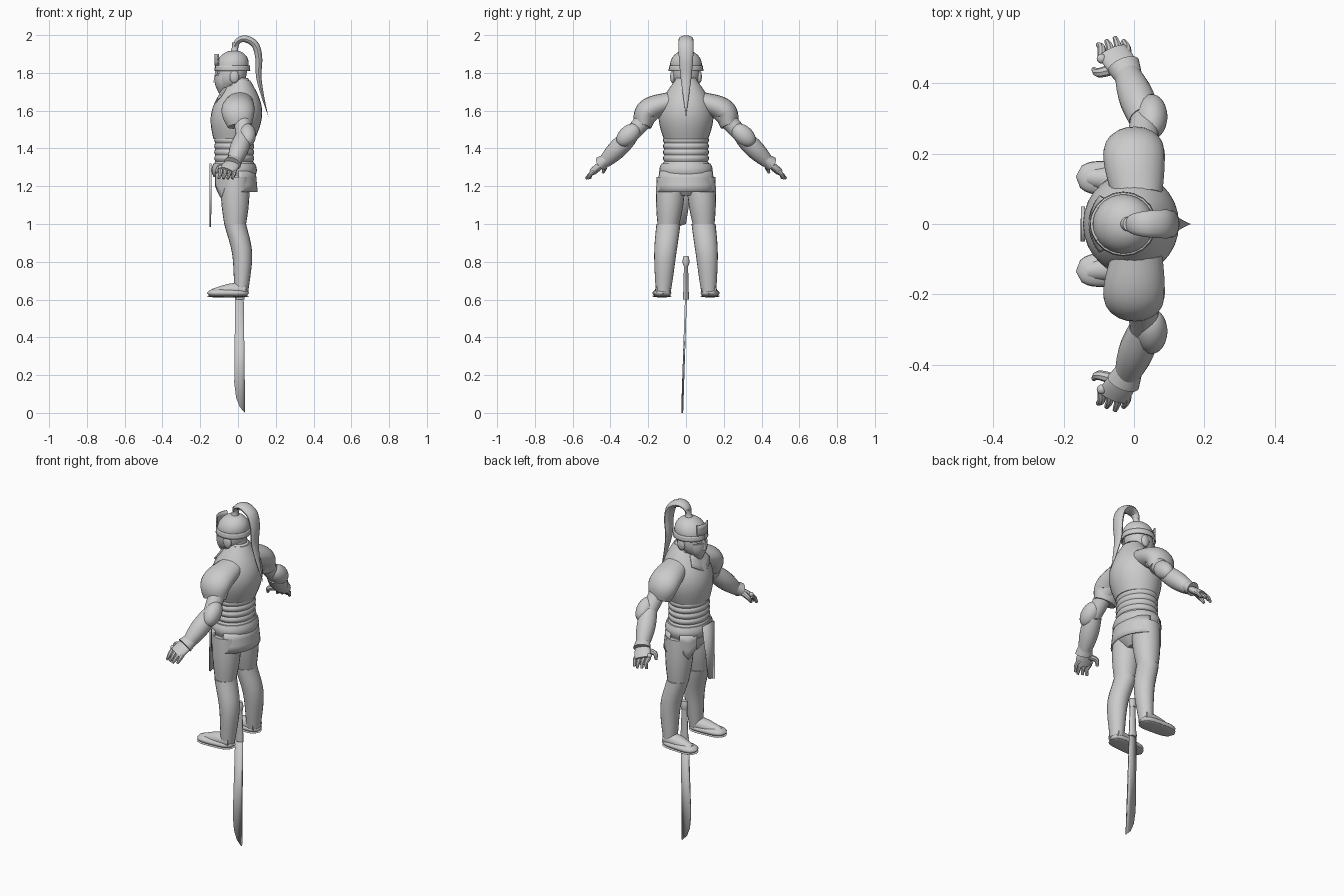
import bpy, bmesh, math
from mathutils import Vector

cube = bpy.data.objects.get("Cube")
if cube:
    bpy.data.objects.remove(cube, do_unlink=True)

grey = bpy.data.materials.new("plain_grey")
grey.use_nodes = True
grey.diffuse_color = (.6, .6, .6, 1)
grey.node_tree.nodes["Principled BSDF"].inputs["Base Color"].default_value = grey.diffuse_color
X, Y, Z = Vector((1, 0, 0)), Vector((0, 1, 0)), Vector((0, 0, 1))


def finish(name, bm, mirror=False, thickness=0):
    """Turn a bmesh into a shaded object, optionally mirrored across the body."""
    bmesh.ops.recalc_face_normals(bm, faces=bm.faces)
    mesh = bpy.data.meshes.new(name)
    bm.to_mesh(mesh)
    bm.free()
    mesh.materials.append(grey)
    part = bpy.data.objects.new(name, mesh)
    bpy.context.collection.objects.link(part)
    bpy.ops.object.select_all(action='DESELECT')
    part.select_set(True)
    bpy.context.view_layer.objects.active = part
    bpy.ops.object.shade_smooth_by_angle(angle=math.radians(40))
    if thickness:
        solid = part.modifiers.new("thickness", 'SOLIDIFY')
        solid.thickness, solid.offset = thickness, 0
    if mirror:
        both_sides = part.modifiers.new("mirror", 'MIRROR')
        both_sides.use_axis = (False, True, False)


def swell(start, end, bulge=0):
    """Radius rule: an even taper with a swelling in the middle."""
    return lambda t: start + (end - start) * t + bulge * math.sin(math.pi * t)


def oval(radius, power=2):
    """Radius rule: closed and rounded at both ends."""
    return lambda t: radius * math.sqrt(1 - abs(2 * t - 1) ** power)


def smooth_path(path, count):
    """Spline through the given points."""
    path = [Vector(p) for p in path]
    ends = [2 * path[0] - path[1]], [2 * path[-1] - path[-2]]
    path = ends[0] + path + ends[1]
    spans = len(path) - 3
    points = []
    for i in range(count + 1):
        place = i / count * spans
        k = min(int(place), spans - 1)
        t = place - k
        a, b, c, d = path[k:k + 4]
        points.append(b + t / 2 * (c - a + t * (2 * a - 5 * b + 4 * c - d + t * (3 * (b - c) + d - a))))
    return points


def tube(name, path, radius, flat=1.0, across=X, level=False, mirror=False, sides=20, count=16):
    """Skin ellipses along a path; flat is their depth against their width."""
    points = smooth_path(path, count)
    bm, loops = bmesh.new(), []
    for i, p in enumerate(points):
        along = Z if level else (points[min(i + 1, count)] - points[max(i - 1, 0)]).normalized()
        u = (across - along * across.dot(along)).normalized()
        v = along.cross(u) * flat
        r = max(radius(i / count), .001)
        turns = [2 * math.pi * k / sides for k in range(sides)]
        loops.append([bm.verts.new(p + r * (u * math.cos(a) + v * math.sin(a))) for a in turns])
    for a, b in zip(loops, loops[1:]):
        for k in range(sides):
            bm.faces.new((a[k], a[k - 1], b[k - 1], b[k]))
    bm.faces.new(loops[0])
    bm.faces.new(loops[-1])
    finish(name, bm, mirror)


def shell(name, middle, spread, centre, height, top, bottom, ratio=1.0, point=0, mirror=False):
    """Thin curved plate hanging from centre, with its top and bottom radius."""
    bm, columns, rows, cols = bmesh.new(), [], 3, 20
    for c in range(cols + 1):
        side = 2 * c / cols - 1
        a = math.radians(middle + spread * side)
        drop = height + point * (1 - abs(side))
        column = []
        for t in (r / rows for r in range(rows + 1)):
            r = top + (bottom - top) * t
            offset = Vector((r * math.cos(a), r * ratio * math.sin(a), -drop * t))
            column.append(bm.verts.new(Vector(centre) + offset))
        columns.append(column)
    for a, b in zip(columns, columns[1:]):
        for r in range(rows):
            bm.faces.new((a[r], a[r + 1], b[r + 1], b[r]))
    finish(name, bm, mirror, .008)


def ball(name, centre, size, mirror=False):
    bm = bmesh.new()
    bmesh.ops.create_uvsphere(bm, u_segments=16, v_segments=10, radius=1)
    bmesh.ops.scale(bm, vec=size, verts=bm.verts)
    bmesh.ops.translate(bm, vec=centre, verts=bm.verts)
    finish(name, bm, mirror)


def slab(name, outline):
    bm = bmesh.new()
    bm.faces.new([bm.verts.new(p) for p in outline])
    finish(name, bm, thickness=.01)


# Torso armour
tube("breastplate", [(-.02, 0, 1.45), (.01, 0, 1.76)], swell(.11, .055, .05), 1.07, level=True, sides=28)
tube("waist_bands", [(-.02, 0, 1.3), (-.02, 0, 1.46)], lambda t: .1 + .006 * abs(math.sin(5 * math.pi * t)),
     1.15, level=True, sides=28, count=30)
tube("belt", [(-.02, 0, 1.25), (-.02, 0, 1.32)], swell(.11, .11, .01), 1.18, level=True, sides=28, count=6)
tube("hips", [(-.02, 0, 1.15), (-.02, 0, 1.28)], swell(.05, .1, .02), 1.3, level=True)
tube("neck", [(0, 0, 1.7), (-.02, 0, 1.82)], swell(.055, .055), level=True)
shell("collar", 0, 180, (0, 0, 1.77), .04, .05, .07)
shell("chest_point", 180, 40, (0, 0, 1.72), .05, .08, .125, point=.05)

# Skirt pieces and the cloth hanging in front
waist = (-.02, 0, 1.28)
shell("rear_skirt", 0, 78, waist, .11, .11, .12, 1.28)
shell("side_tasset", 130, 22, waist, .08, .11, .11, 1.3, .06, True)
slab("front_cloth", [(-.145, -.05, 1.32), (-.145, .05, 1.32), (-.147, 0, 1), (-.147, -.05, .985)])

# Head, mask and helmet
tube("head", [(-.06, 0, 1.7), (-.04, 0, 1.76), (-.03, 0, 1.83)], swell(.03, .078, .02), .95, level=True)
tube("face_mask", [(-.085, 0, 1.69), (-.075, 0, 1.79)], swell(.015, .048, .01), 1.25, level=True)
tube("nose", [(-.11, 0, 1.75), (-.11, 0, 1.81)], swell(.02, .01), level=True, sides=10)
ball("eye", (-.1, .03, 1.8), (.01, .014, .008), True)
ball("ear_guard", (-.02, .07, 1.78), (.025, .014, .035), True)
crown = (-.03, 0, 1.84)
tube("helmet", [crown, (-.02, 0, 1.92)], lambda t: .086 * math.sqrt(1 - t * t), .98, level=True, sides=28)
shell("helmet_band", 0, 180, crown, .03, .088, .091, .97)
shell("brow_crest", 180, 35, (-.03, 0, 1.9), .06, .09, .09, .9)
tube("plume_holder", [(-.02, 0, 1.91), (-.01, 0, 1.96)], swell(.022, .022, -.005), level=True)
tube("plume", [(-.02, 0, 1.94), (0, 0, 1.97), (.04, 0, 1.98), (.09, 0, 1.95), (.11, 0, 1.88), (.11, 0, 1.78),
               (.13, 0, 1.68), (.16, 0, 1.57)], swell(.02, 0, .03), .5, Y, sides=14, count=32)

# Arms, spread down and outward
shoulder, elbow, wrist = (.02, .18, 1.6), (.03, .3, 1.46), (-.02, .43, 1.33)
tube("shoulder_guard", [(.01, .08, 1.65), (0, .2, 1.6), (.01, .23, 1.52)], swell(.07, .065, .02), .72, mirror=True)
tube("upper_arm", [shoulder, elbow], swell(.05, .04), mirror=True)
tube("elbow_guard", [(.05, .25, 1.52), (.05, .36, 1.42)], oval(.045), 1.1, mirror=True)
tube("forearm_guard", [elbow, wrist], swell(.045, .035, .01), mirror=True)
tube("cuff", [(-.01, .41, 1.35), (-.03, .45, 1.32)], swell(.036, .048), .8, mirror=True, count=4)
tube("palm", [wrist, (-.06, .49, 1.28)], swell(.036, .044, .005), .45, mirror=True)
for i in range(4):
    x = -.02 - i * .024
    reach = .53 - abs(i - 1) * .01
    tube("finger", [(x, .47, 1.29), (x, .5, 1.27), (x - .01, reach, 1.24)], swell(.012, .007, .002),
         mirror=True, sides=8, count=8)
    ball("knuckle", (x, .47, 1.3), (.014, .014, .012), True)
tube("thumb", [(-.06, .44, 1.31), (-.1, .43, 1.3), (-.115, .44, 1.27)], swell(.016, .007, .002), across=Y,
     mirror=True, sides=8, count=8)

# Legs and boots
knee, ankle = (-.015, .093, 1), (.018, .12, .64)
tube("thigh", [(-.015, .08, 1.25), (-.015, .085, 1.12), knee], swell(.075, .058, .007), level=True, mirror=True)
tube("shin", [knee, (.022, .11, .84), ankle], swell(.058, .036, .006), 1.1, level=True, mirror=True)
heel, toe = (.06, .12, .635), (-.165, .135, .635)
tube("foot", [heel, toe], oval(.048, 4), .48, Y, mirror=True)
tube("instep", [(.04, .12, .655), (-.04, .125, .65), (-.13, .133, .635)], swell(.04, .025, .006), .9, Y, mirror=True)
tube("sole", [heel[:2] + (.618,), toe[:2] + (.618,)], oval(.049, 4), .14, Y, mirror=True)

# Sword hanging point down between the feet
tube("sword_grip", [(.01, 0, .6), (.01, 0, .8)], swell(.024, .016), .65, level=True, sides=12)
tube("sword_pommel", [(.01, 0, .78), (.01, 0, .83)], swell(.018, .016, .004), .85, level=True, sides=12)
slab("sword_blade", [(-.015, 0, .62), (.03, 0, .62), (.038, -.02, 0), (.01, -.02, .03), (-.01, -.018, .08),
                     (-.02, -.015, .16)])
